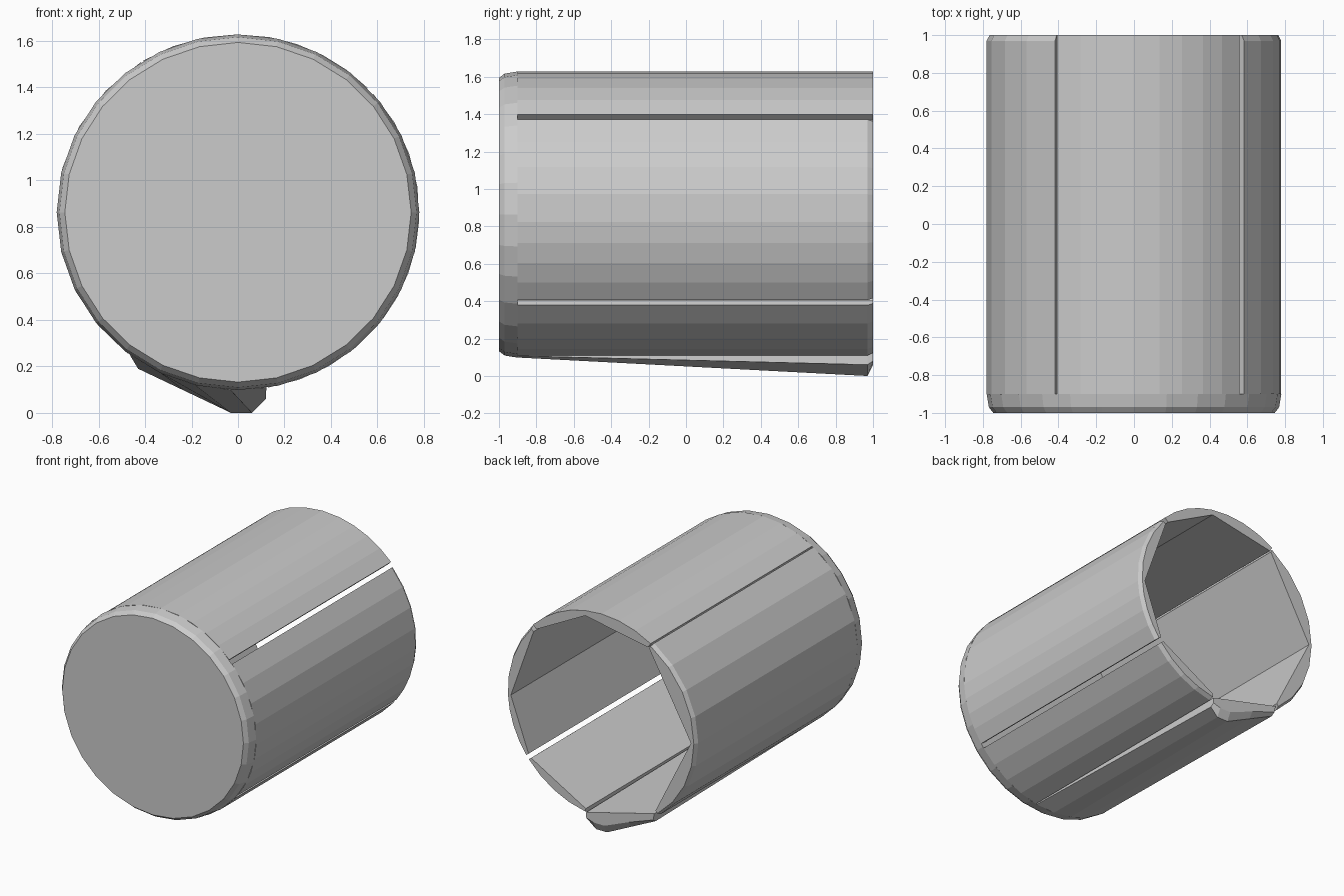
import bpy, bmesh
from math import sin, cos, radians

if "Cube" in bpy.data.objects:
    bpy.data.objects.remove(bpy.data.objects["Cube"])

RX, RZ, CZ = 0.78, 0.765, 0.863
FRONT, FLOOR, BACK = -1.0, -0.9, 1.0


def rim(angle, scale=1.0):
    a = radians(angle)
    return (RX * scale * cos(a), CZ + RZ * scale * sin(a))


def loft(name, sections):
    """Skin a list of (y, [(x, z), ...]) sections into a closed solid."""
    bm = bmesh.new()
    rings = [[bm.verts.new((x, y, z)) for x, z in pts] for y, pts in sections]
    n = len(rings[0])
    for a, b in zip(rings, rings[1:]):
        for i in range(n):
            j = (i + 1) % n
            bm.faces.new((a[i], a[j], b[j], b[i]))
    bm.faces.new(rings[0])
    bm.faces.new(rings[-1])
    bmesh.ops.recalc_face_normals(bm, faces=bm.faces)
    mesh = bpy.data.meshes.new(name)
    bm.to_mesh(mesh)
    bm.free()
    obj = bpy.data.objects.new(name, mesh)
    bpy.context.collection.objects.link(obj)
    return obj


def stave_section(a0, a1, outer=1.0, inner=0.95, steps=4):
    """Curved outside, one flat inner chord."""
    arc = [rim(a0 + (a1 - a0) * i / steps, outer) for i in range(steps + 1)]
    return arc + [rim(a1, inner), rim(a0, inner)]


# End disc closing the front, with a bevelled edge
def disc(scale):
    return [rim(i * 360 / 28, scale) for i in range(28)]


loft("front_disc", [(FRONT, disc(0.955)), (FRONT + 0.03, disc(0.985)),
                    (FLOOR, disc(1.0))])

# Eight wall staves: (start, end, half gap at start, half gap at end)
staves = [(-38, -3, 1.3, 0), (-3, 43, 0, 1.3), (43, 80, 1.3, 0),
          (80, 122, 0, 0.4), (122, 180, 0.4, 0), (180, 233, 0, 0.4),
          (279, 322, 0.6, 1.3)]
for k, (a0, a1, g0, g1) in enumerate(staves):
    s, e = a0 + g0, a1 - g1
    end = 1.0 if k in (2, 3) else 0.98
    loft(f"wall_stave_{k + 1}", [
        (FLOOR, stave_section(s, e)),
        (BACK - 0.03, stave_section(s, e)),
        (BACK, stave_section(s, e, end))])

# Bottom stave tilted outward toward the open end
inner = [(0.12, 0.12), (-0.44, 0.26)]
tip = [(-0.43, 0.19), (-0.23, 0.095), (-0.03, 0.0), (0.06, 0.0), (0.12, 0.06)]
lip = [(-0.43, 0.21), (-0.23, 0.14), (-0.03, 0.06), (0.06, 0.06), (0.12, 0.08)]
loft("tilted_bottom_stave", [
    (FLOOR, stave_section(233.4, 279)),
    (BACK - 0.03, tip + inner),
    (BACK, lip + inner)])
